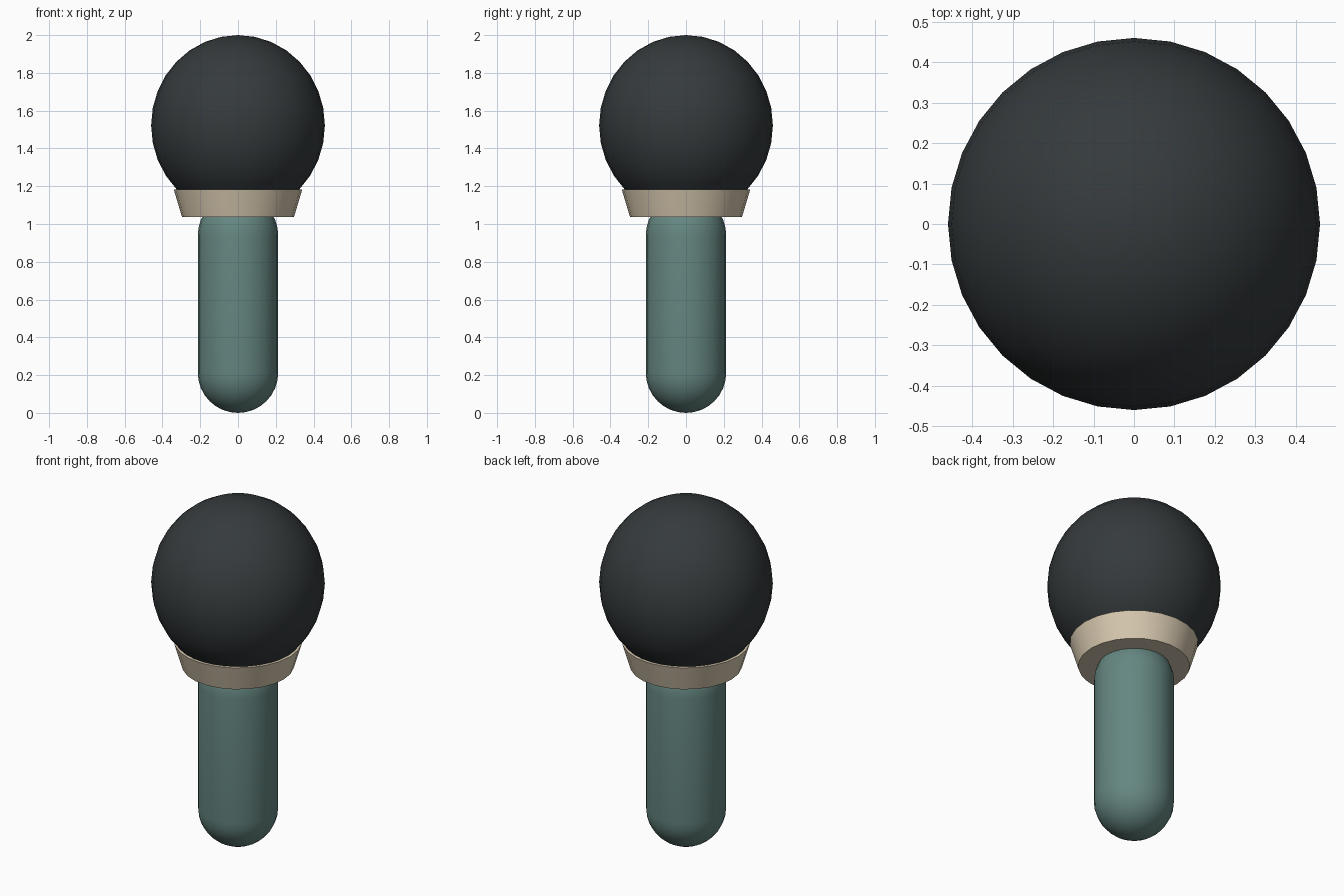
import bpy
import math

if "Cube" in bpy.data.objects:
    bpy.data.objects.remove(bpy.data.objects["Cube"])


def material(name, rgb):
    m = bpy.data.materials.new(name)
    m.diffuse_color = (*rgb, 1)
    m.use_nodes = True
    m.node_tree.nodes["Principled BSDF"].inputs["Base Color"].default_value = m.diffuse_color
    return m


def lathe(name, profile, sides, mat):
    """Revolve (radius, z) points about z; radius 0 at the ends makes a pole."""
    verts, faces, rows = [], [], []
    for r, z in profile:
        n = 1 if r < 1e-5 else sides
        rows.append([len(verts) + i for i in range(n)])
        verts += [(r * math.cos(math.tau * i / sides),
                   r * math.sin(math.tau * i / sides), z) for i in range(n)]
    for a, b in zip(rows, rows[1:]):
        for i in range(sides):
            j = (i + 1) % sides
            quad = [a[i % len(a)], a[j % len(a)], b[j % len(b)], b[i % len(b)]]
            faces.append(list(dict.fromkeys(quad)))
    # Flat caps where the profile does not end in a pole
    if len(rows[0]) > 1:
        faces.append(rows[0][::-1])
    if len(rows[-1]) > 1:
        faces.append(rows[-1])
    mesh = bpy.data.meshes.new(name)
    mesh.from_pydata(verts, [], faces)
    mesh.materials.append(mat)
    obj = bpy.data.objects.new(name, mesh)
    bpy.context.collection.objects.link(obj)
    bpy.ops.object.select_all(action='DESELECT')
    obj.select_set(True)
    bpy.context.view_layer.objects.active = obj
    bpy.ops.object.shade_smooth_by_angle(angle=math.radians(35))
    return obj


def arc(r, h, z, start, end, steps):
    """Points on an elliptical arc from start to end (degrees)."""
    angles = [math.radians(start + (end - start) * i / steps) for i in range(steps + 1)]
    return [(r * math.cos(a), z + h * math.sin(a)) for a in angles]


teal = material("teal", (0.13, 0.24, 0.22))
cream = material("cream", (0.68, 0.58, 0.43))
charcoal = material("charcoal", (0.035, 0.042, 0.045))

# Handle: capsule whose upper end tucks into the collar
lathe("handle", arc(0.213, 0.213, 0.213, -90, 0, 8) + arc(0.213, 0.213, 0.94, 0, 90, 8), 24, teal)

# Collar: solid flared ring
lathe("collar", [(0.296, 1.036), (0.34, 1.182)], 24, cream)

# Head: slightly tall ball
lathe("head", arc(0.46, 0.478, 1.522, -90, 90, 16), 32, charcoal)
